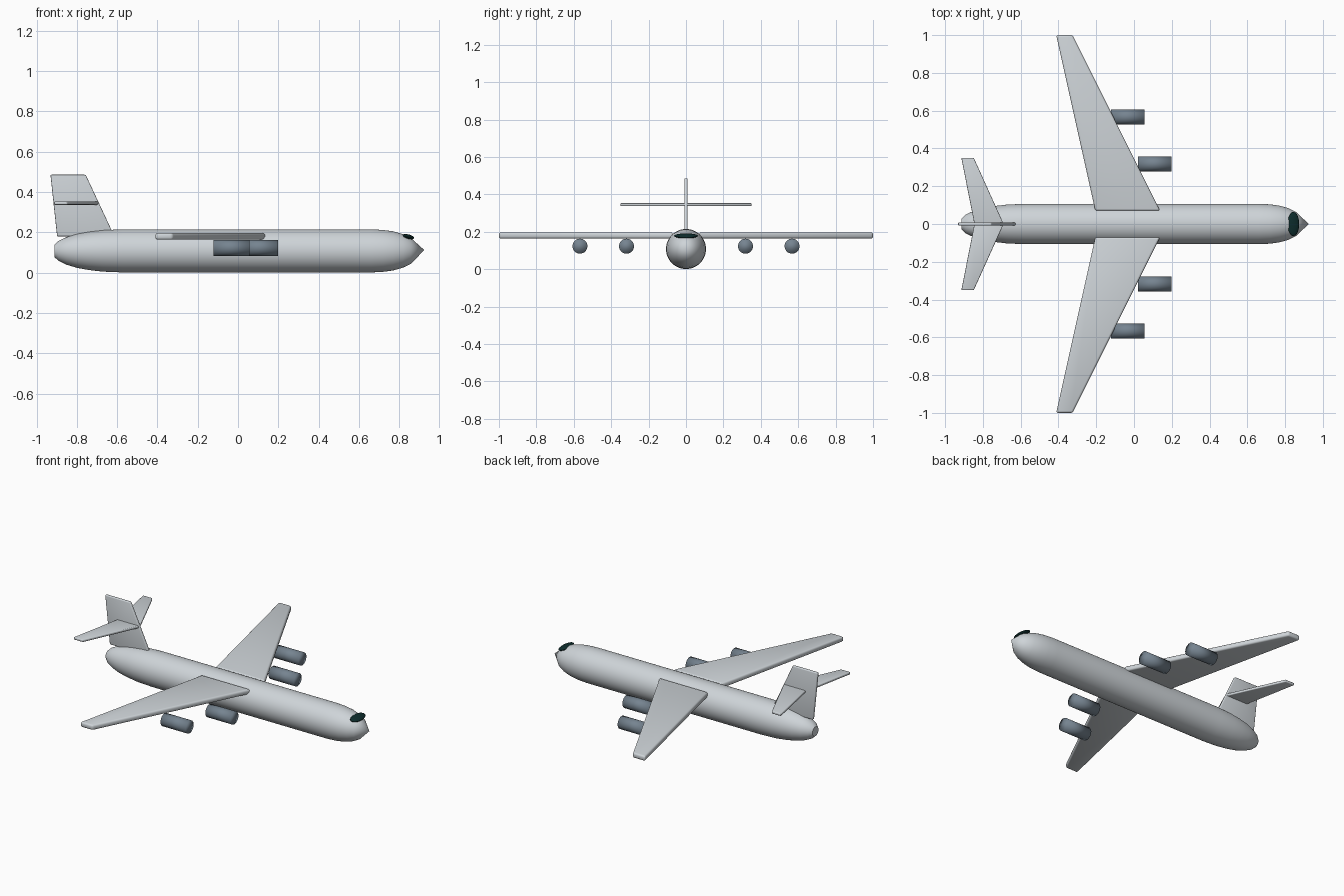
import bpy, bmesh, math
from mathutils import Vector

old = bpy.data.objects.get("Cube")
if old:
    bpy.data.objects.remove(old, do_unlink=True)


def make_material(name, color):
    mat = bpy.data.materials.new(name)
    mat.use_nodes = True
    mat.diffuse_color = (*color, 1)
    mat.node_tree.nodes["Principled BSDF"].inputs["Base Color"].default_value = (*color, 1)
    return mat


SKIN = make_material("pale grey skin", (0.62, 0.66, 0.69))
ENGINE = make_material("slate engine grey", (0.18, 0.23, 0.28))
GLASS = make_material("dark teal glass", (0.004, 0.025, 0.025))
AXIS_Z = 0.108


def add_object(name, bm, mat):
    bmesh.ops.recalc_face_normals(bm, faces=bm.faces)
    for face in bm.faces:
        face.smooth = True
    mesh = bpy.data.meshes.new(name)
    bm.to_mesh(mesh)
    bm.free()
    mesh.materials.append(mat)
    obj = bpy.data.objects.new(name, mesh)
    bpy.context.collection.objects.link(obj)
    return obj


def smooth_by_angle(obj, degrees):
    bpy.ops.object.select_all(action='DESELECT')
    obj.select_set(True)
    bpy.context.view_layer.objects.active = obj
    bpy.ops.object.shade_smooth_by_angle(angle=math.radians(degrees))


def add_panel(name, outline, normal, offset, thickness, bevel, mirrored):
    """Flat outline thickened along normal, with rounded edges."""
    bm = bmesh.new()
    normal = Vector(normal)
    start = offset - normal * thickness / 2
    face = bm.faces.new([bm.verts.new(Vector(p) + start) for p in outline])
    new = bmesh.ops.extrude_face_region(bm, geom=[face])["geom"]
    bmesh.ops.translate(bm, vec=normal * thickness,
                        verts=[v for v in new if isinstance(v, bmesh.types.BMVert)])
    bmesh.ops.recalc_face_normals(bm, faces=bm.faces)
    bmesh.ops.bevel(bm, geom=bm.edges[:], offset=bevel, segments=3,
                    profile=0.5, affect='EDGES')
    obj = add_object(name, bm, SKIN)
    smooth_by_angle(obj, 35)
    if mirrored:
        obj.modifiers.new("Mirror", 'MIRROR').use_axis = (False, True, False)
    return obj


# Fuselage: profile of (x, radius) rings joined around the long axis
profile = [(-0.912, 0.03), (-0.89, 0.05), (-0.85, 0.069), (-0.80, 0.084),
           (-0.74, 0.095), (-0.67, 0.103), (-0.57, 0.107), (0.66, 0.107),
           (0.72, 0.104), (0.77, 0.097), (0.82, 0.083), (0.858, 0.064)]
SIDES = 48
bm = bmesh.new()
rings = []
for x, r in profile:
    rings.append([bm.verts.new((x, r * math.cos(a), AXIS_Z + r * math.sin(a)))
                  for a in (2 * math.pi * i / SIDES for i in range(SIDES))])
for near, far in zip(rings, rings[1:]):
    for i in range(SIDES):
        j = (i + 1) % SIDES
        bm.faces.new((near[i], near[j], far[j], far[i]))
bm.faces.new(rings[0])
tip = bm.verts.new((0.925, 0, AXIS_Z + 0.004))
for i in range(SIDES):
    bm.faces.new((rings[-1][i], rings[-1][(i + 1) % SIDES], tip))
smooth_by_angle(add_object("fuselage", bm, SKIN), 40)

# Main wings, tailplane and fin
add_panel("main_wings",
          [(-0.205, 0.07, 0), (0.138, 0.07, 0), (-0.325, 1, 0), (-0.412, 1, 0)],
          (0, 0, 1), Vector((0, 0, 0.18)), 0.033, 0.011, True)
add_panel("tailplane",
          [(-0.845, 0, 0), (-0.69, 0, 0), (-0.848, 0.35, 0), (-0.914, 0.35, 0)],
          (0, 0, 1), Vector((0, 0, 0.345)), 0.016, 0.005, True)
add_panel("tail_fin",
          [(-0.898, 0, 0.18), (-0.613, 0, 0.18), (-0.756, 0, 0.486), (-0.931, 0, 0.486)],
          (0, 1, 0), Vector((0, 0, 0)), 0.018, 0.005, False)

# Engines hang ahead of each wing's leading edge
for name, x, y in (("inner_engines", 0.109, 0.318), ("outer_engines", -0.032, 0.567)):
    bm = bmesh.new()
    bmesh.ops.create_cone(bm, cap_ends=True, segments=32,
                          radius1=0.04, radius2=0.04, depth=0.177)
    for v in bm.verts:
        v.co = Vector((v.co.z + x, v.co.y + y, 0.123 - v.co.x))
    obj = add_object(name, bm, ENGINE)
    obj.modifiers.new("Mirror", 'MIRROR').use_axis = (False, True, False)

# Cockpit windscreen: flattened pod set into the nose
bm = bmesh.new()
bmesh.ops.create_uvsphere(bm, u_segments=32, v_segments=16, radius=1)
for v in bm.verts:
    v.co = Vector((v.co.x * 0.031, v.co.y * 0.064, v.co.z * 0.012))
screen = add_object("cockpit_windscreen", bm, GLASS)
screen.location = (0.844, 0, 0.178)
screen.rotation_euler = (0, math.radians(12), 0)
